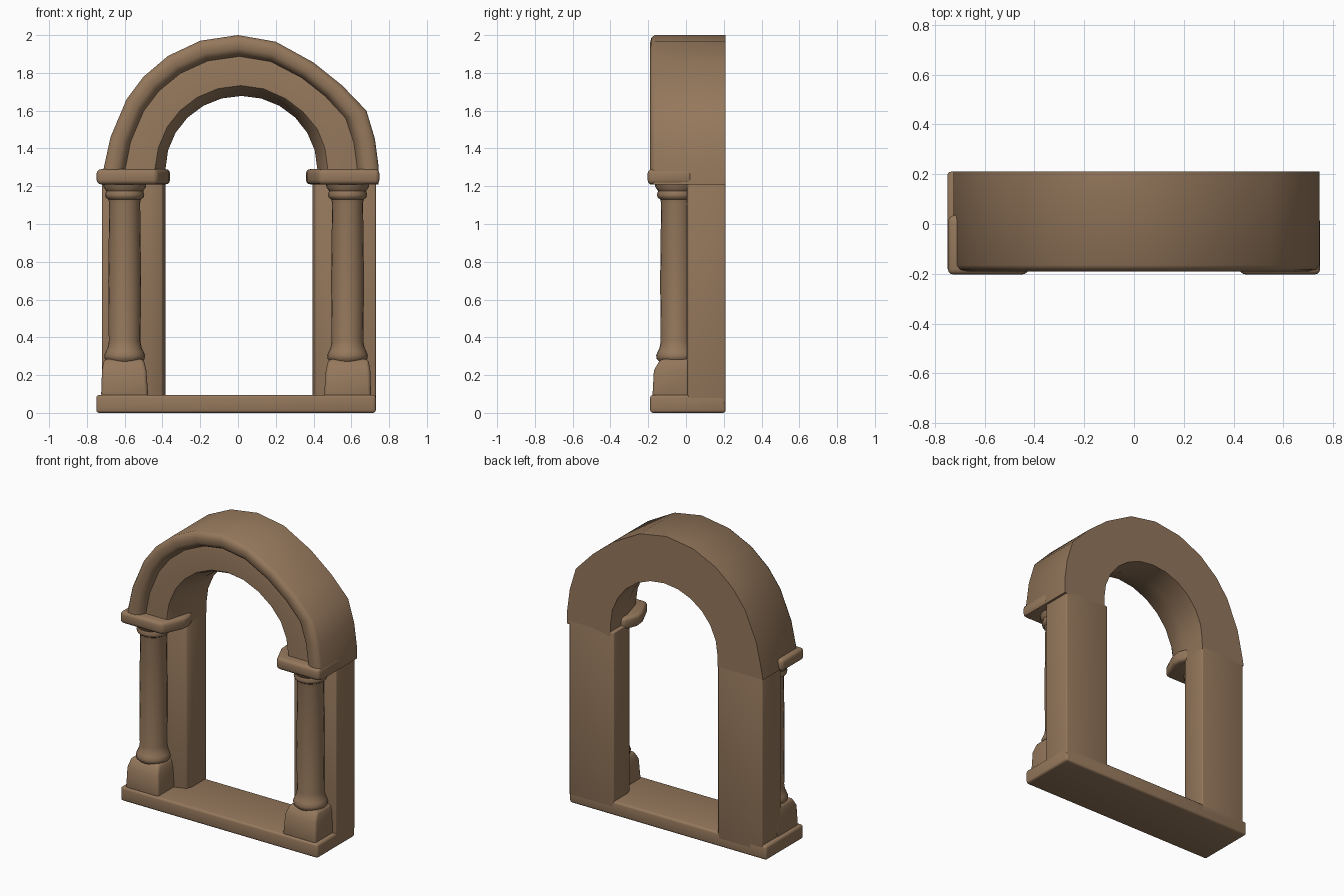
import bpy, bmesh, math

cube = bpy.data.objects.get("Cube")
if cube:
    bpy.data.objects.remove(cube, do_unlink=True)

stone = bpy.data.materials.new("brown_stone")
stone.use_nodes = True
colour = (0.30, 0.187, 0.107, 1)
stone.diffuse_color = colour
stone.node_tree.nodes["Principled BSDF"].inputs["Base Color"].default_value = colour


def finish(name, bm, bevel=0.0, angle=40):
    """Turn a bmesh into a shaded object with softened edges."""
    bmesh.ops.recalc_face_normals(bm, faces=bm.faces)
    mesh = bpy.data.meshes.new(name)
    bm.to_mesh(mesh)
    bm.free()
    mesh.materials.append(stone)
    ob = bpy.data.objects.new(name, mesh)
    bpy.context.collection.objects.link(ob)
    bpy.ops.object.select_all(action="DESELECT")
    ob.select_set(True)
    bpy.context.view_layer.objects.active = ob
    if bevel:
        mod = ob.modifiers.new("Soft edges", "BEVEL")
        mod.width = bevel
        mod.segments = 3
        mod.limit_method = "ANGLE"
        bpy.ops.object.modifier_apply(modifier=mod.name)
    bpy.ops.object.shade_smooth_by_angle(angle=math.radians(angle))
    return ob


def loft(name, rings, bevel=0.0, angle=40):
    """Skin closed rings of equal point count and cap both ends."""
    bm = bmesh.new()
    loops = [[bm.verts.new(p) for p in ring] for ring in rings]
    n = len(loops[0])
    for a, b in zip(loops, loops[1:]):
        for i in range(n):
            j = (i + 1) % n
            bm.faces.new((a[i], a[j], b[j], b[i]))
    bm.faces.new(loops[0])
    bm.faces.new(loops[-1])
    return finish(name, bm, bevel, angle)


def prism(name, outline, z0, z1, bevel=0.0):
    return loft(name, [[(x, y, z) for x, y in outline] for z in (z0, z1)], bevel)


def rect(x0, x1, y0, y1):
    return [(x0, y0), (x1, y0), (x1, y1), (x0, y1)]


def lathe(name, cx, cy, profile, sides=20):
    turns = [2 * math.pi * i / sides for i in range(sides)]
    return loft(name, [[(cx + r * math.cos(t), cy + r * math.sin(t), z)
                        for t in turns] for r, z in profile])


# Threshold slab
prism("threshold", rect(-0.75, 0.73, -0.19, 0.21), 0, 0.095, 0.015)

# Arch: one moulded cross-section swept from springing to springing
section = [(0, 0.21), (1, 0.21), (1, -0.165), (0.96, -0.183), (0.88, -0.19),
           (0.78, -0.187), (0.71, -0.175), (0.67, -0.15), (0.65, -0.135),
           (0.6, -0.138), (0.17, -0.138), (0.13, -0.12), (0, 0.03)]
outer = [(-0.725, 1.22), (-0.71, 1.3), (-0.675, 1.46), (-0.59, 1.66),
         (-0.5, 1.78), (-0.37, 1.89), (-0.2, 1.97), (0, 2.0), (0.2, 1.965),
         (0.4, 1.855), (0.55, 1.735), (0.68, 1.6), (0.725, 1.45),
         (0.745, 1.3), (0.745, 1.21)]
rings = []
last = len(outer) - 1
for i, (ox, oz) in enumerate(outer):
    t = math.pi * (1 - (i - 1) / (last - 2))
    if i in (0, last):
        ix, iz = (-0.385 if i == 0 else 0.42), oz
    else:
        ix, iz = 0.018 + 0.402 * math.cos(t), 1.29 + 0.388 * math.sin(t)
    rings.append([(ix + (ox - ix) * k, y, iz + (oz - iz) * k) for k, y in section])
loft("arch", rings, angle=50)

# Column profile: foot ring, shaft, neck ring and flared capital
column = [(0.09, 0.27), (0.105, 0.285), (0.108, 0.305), (0.1, 0.325),
          (0.09, 0.345), (0.084, 0.38), (0.087, 0.7), (0.082, 1.11),
          (0.086, 1.13), (0.1, 1.14), (0.104, 1.155), (0.098, 1.175),
          (0.112, 1.195), (0.118, 1.23)]

for side, s, shift in (("right", -1, -0.005), ("left", 1, -0.005)):
    def place(points, dx=0.0):
        return [(s * x + dx, y) for x, y in points]

    # Jamb with a splayed inner edge
    prism(side + "_jamb", place([(0.725, 0.01), (0.725, 0.21), (0.39, 0.21),
                                 (0.39, 0.06), (0.405, 0.02), (0.47, -0.005)], 0.005),
          0.05, 1.24, 0.008)
    # Pedestal tapering towards the column
    low = place([(0.715, -0.178), (0.715, 0.06), (0.465, 0.06), (0.465, -0.178)], shift * 2)
    mid = place([(0.71, -0.17), (0.71, 0.06), (0.475, 0.06), (0.475, -0.17)], shift * 2)
    top = place([(0.7, -0.135), (0.7, 0.06), (0.49, 0.06), (0.49, -0.135)], shift * 2)
    loft(side + "_pedestal", [[(x, y, z) for x, y in ring] for ring, z in
                              ((low, 0.08), (mid, 0.225), (top, 0.285))], 0.018)
    lathe(side + "_column", s * 0.59 + shift * 2, -0.05, column)
    # Impost block with its inner corner cut back
    prism(side + "_impost", place([(0.748, -0.203), (0.748, 0.03), (0.4, 0.1),
                                   (0.36, 0.0), (0.365, -0.06), (0.43, -0.203)]),
          1.21, 1.29, 0.022)
